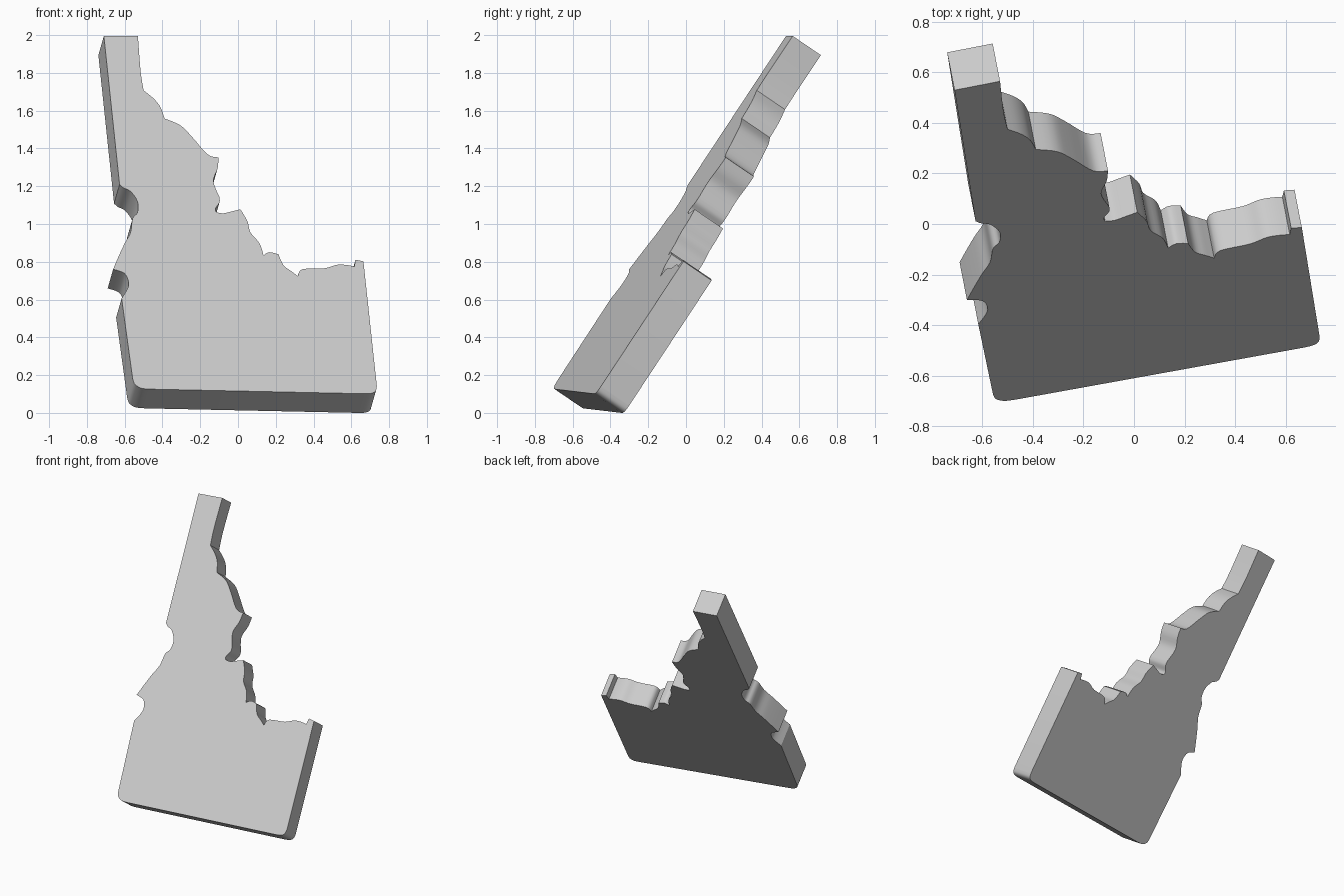
import bpy, bmesh
from mathutils import Vector

# Outline of the front face as seen from the front (x, z), anticlockwise from
# the top left. Each run is a smooth curve; runs meet at crisp corners.
left_side = [
    [(-.71, 2.0), (-.627, 1.214)],
    [(-.627, 1.214), (-.605, 1.195), (-.569, 1.177), (-.532, 1.124), (-.532, 1.066),
     (-.558, 1.034), (-.569, .96), (-.60, .902), (-.632, .833), (-.661, .765)],
    [(-.661, .765), (-.601, .743), (-.579, .696), (-.587, .659), (-.616, .611)],
    [(-.616, .611), (-.558, .188)],
]
base = [
    [(-.558, .188), (-.546, .156), (-.511, .135), (-.458, .13)],
    [(-.458, .13), (.664, .106)],
    [(.664, .106), (.706, .108), (.729, .121), (.735, .146)],
    [(.735, .146), (.664, .807)],
]
right_side = [
    [(.664, .807), (.622, .815)],
    [(.622, .815), (.616, .78)],
    [(.616, .78), (.569, .788), (.521, .788), (.458, .77), (.341, .765), (.317, .728)],
    [(.317, .728), (.283, .754), (.241, .786), (.214, .844)],
    [(.214, .844), (.167, .855), (.135, .839)],
    [(.135, .839), (.114, .902), (.066, .96), (.05, 1.019), (.013, 1.082)],
    [(.013, 1.082), (-.034, 1.071), (-.077, 1.061), (-.114, 1.066)],
    [(-.114, 1.066), (-.119, 1.087), (-.098, 1.119), (-.098, 1.146)],
    [(-.098, 1.146), (-.13, 1.23), (-.108, 1.299), (-.103, 1.357)],
    [(-.103, 1.357), (-.161, 1.373), (-.241, 1.463), (-.304, 1.526), (-.389, 1.563)],
    [(-.389, 1.563), (-.41, 1.622), (-.447, 1.669), (-.50, 1.712)],
    [(-.50, 1.712), (-.516, 1.817), (-.53, 2.0)],
]


def smooth_run(run, steps=4):
    """Catmull-Rom curve through a run, leaving out its last point."""
    pts = [Vector(p) for p in run]
    if len(pts) == 2:
        return pts[:1]
    pts = [pts[0]] + pts + [pts[-1]]
    out = []
    for a, b, c, d in zip(pts, pts[1:], pts[2:], pts[3:]):
        for i in range(steps):
            t = i / steps
            out.append(0.5 * (2 * b + (c - a) * t + (2 * a - 5 * b + 4 * c - d) * t ** 2
                              + (3 * b - a - 3 * c + d) * t ** 3))
    return out


outline = [p for run in left_side + base + right_side for p in smooth_run(run)]
outline.append(Vector((-.53, 2.0)))

# Leaning plane of the front face: y = A + B x + C z
A, B, C = -.692, .195, .68
thickness = Vector((-B, 1, -C)).normalized() * .183

# Tilted slab: front face extruded backwards along its normal
bm = bmesh.new()
front = bm.faces.new([bm.verts.new((p.x, A + B * p.x + C * p.y, p.y)) for p in outline])
ext = bmesh.ops.extrude_face_region(bm, geom=[front], use_keep_orig=True)
bmesh.ops.translate(bm, vec=thickness,
                    verts=[g for g in ext["geom"] if isinstance(g, bmesh.types.BMVert)])
bmesh.ops.recalc_face_normals(bm, faces=bm.faces)

# Rest the lowest corner on the floor
low = min(v.co.z for v in bm.verts)
bmesh.ops.translate(bm, vec=(0, 0, -low), verts=bm.verts)

mesh = bpy.data.meshes.new("map_slab")
bm.to_mesh(mesh)
bm.free()
slab = bpy.data.objects.new("map_slab", mesh)
bpy.context.collection.objects.link(slab)
bpy.context.view_layer.objects.active = slab
slab.select_set(True)
bpy.ops.object.shade_smooth_by_angle(angle=0.5)
